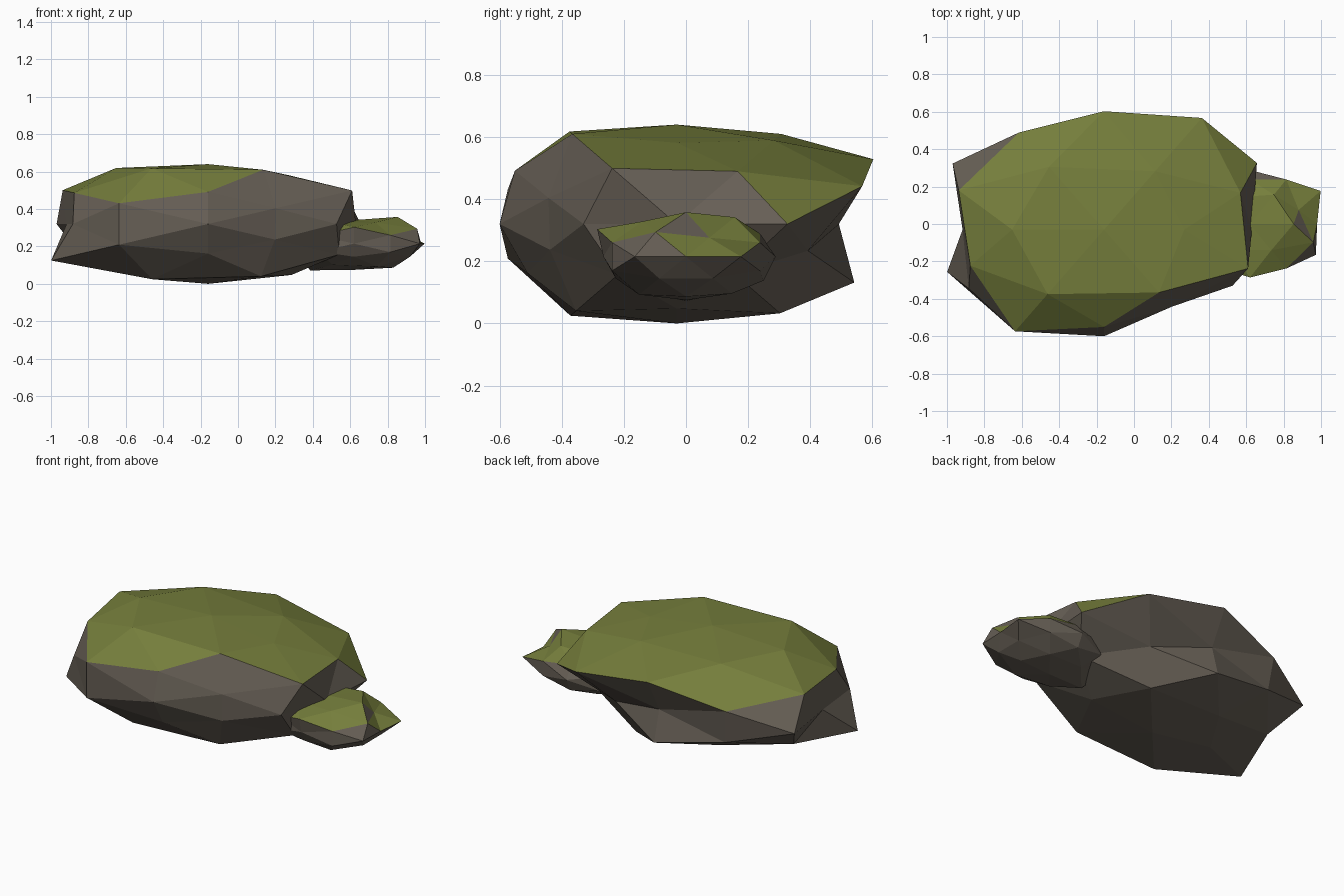
import bpy
import bmesh
import math
from mathutils import Matrix, Vector

if "Cube" in bpy.data.objects:
    bpy.data.objects.remove(bpy.data.objects["Cube"], do_unlink=True)


def make_material(name, colour):
    mat = bpy.data.materials.new(name)
    mat.use_nodes = True
    mat.diffuse_color = colour
    shader = mat.node_tree.nodes["Principled BSDF"]
    shader.inputs["Base Color"].default_value = colour
    shader.inputs["Roughness"].default_value = 0.9
    return mat


stone = make_material("stone", (0.135, 0.115, 0.092, 1))
moss = make_material("moss", (0.18, 0.21, 0.045, 1))

# Direction families of a once-divided icosahedron standing on an edge
PHI = (1 + math.sqrt(5)) / 2
FAMILIES = {
    "side": (1, 0, 0),
    "front_back": (0, 1, 0),
    "top_bottom": (0, 0, 1),
    "ridge": (1, 0, PHI),
    "brow": (0, PHI, 1),
    "corner": (PHI, 1, 0),
    "crown": (1, PHI, PHI * PHI),
    "cheek": (PHI, PHI * PHI, 1),
    "shoulder": (PHI * PHI, 1, PHI),
}


def signed_directions(family):
    """All mirrored copies: top first, then front first, then right first."""
    x, y, z = family
    for sz in ((1, -1) if z else (1,)):
        for sy in ((-1, 1) if y else (1,)):
            for sx in ((-1, 1) if x else (1,)):
                yield Vector((sx * x, sy * y, sz * z)).normalized()


def make_rock(name, centre, size, bulges, moss_slope=0.63):
    """Low-poly rock: an icosphere pushed in and out along its directions."""
    bm = bmesh.new()
    bmesh.ops.create_icosphere(bm, subdivisions=2, radius=1)
    tilt = Matrix.Rotation(-math.atan(1 / PHI), 3, "Y")
    bmesh.ops.rotate(bm, verts=bm.verts, cent=(0, 0, 0), matrix=tilt)

    # Radial bulges
    unit = {v: v.co.normalized() for v in bm.verts}
    for family, factors in bulges.items():
        for direction, factor in zip(signed_directions(FAMILIES[family]), factors):
            vert = max(unit, key=lambda v: unit[v].dot(direction))
            vert.co = unit[vert] * factor
    bmesh.ops.scale(bm, verts=bm.verts, vec=size)
    bmesh.ops.translate(bm, verts=bm.verts, vec=centre)

    # Moss grows on faces that look upward
    bm.normal_update()
    for face in bm.faces:
        face.smooth = False
        face.material_index = int(face.normal.z > moss_slope)

    mesh = bpy.data.meshes.new(name)
    bm.to_mesh(mesh)
    bm.free()
    mesh.materials.append(stone)
    mesh.materials.append(moss)
    rock = bpy.data.objects.new(name, mesh)
    bpy.context.collection.objects.link(rock)
    return rock


# Large boulder
make_rock("large_rock", (-0.16, -0.03, 0.32), (0.85, 0.6, 0.32), {
    "side": (0.89, 0.93),
    "front_back": (0.95, 0.87),
    "ridge": (1.1, 0.96, 0.95, 1),
    "brow": (1.02, 1.24, 0.94, 1.12),
    "corner": (1, 0.95, 1.12, 1.13),
    "crown": (1.15, 1.12, 1.12, 1.04, 1.14, 1.08, 0.95, 1.11),
    "cheek": (1.12, 0.85, 1.07, 1.23, 1.12, 0.84, 1.02, 0.87),
    "shoulder": (1.04, 1.12, 1.13, 1.06, 1.22, 1.02, 1, 1),
})

# Small rock nestled against the left end
make_rock("small_rock", (0.62, 0, 0.215), (0.37, 0.28, 0.14), {
    "side": (1, 0.97),
    "front_back": (0.95, 1.03),
    "top_bottom": (0.9, 1),
    "ridge": (1, 1.2, 1.2, 1.08),
    "brow": (1.2, 1, 0.95, 1.05),
    "corner": (1, 1.12, 1, 1.2),
    "crown": (1, 1, 1, 1.12, 1, 1.08, 1, 1.05),
    "cheek": (1, 1.05) * 4,
    "shoulder": (1, 1.13, 1, 0.87),
})
